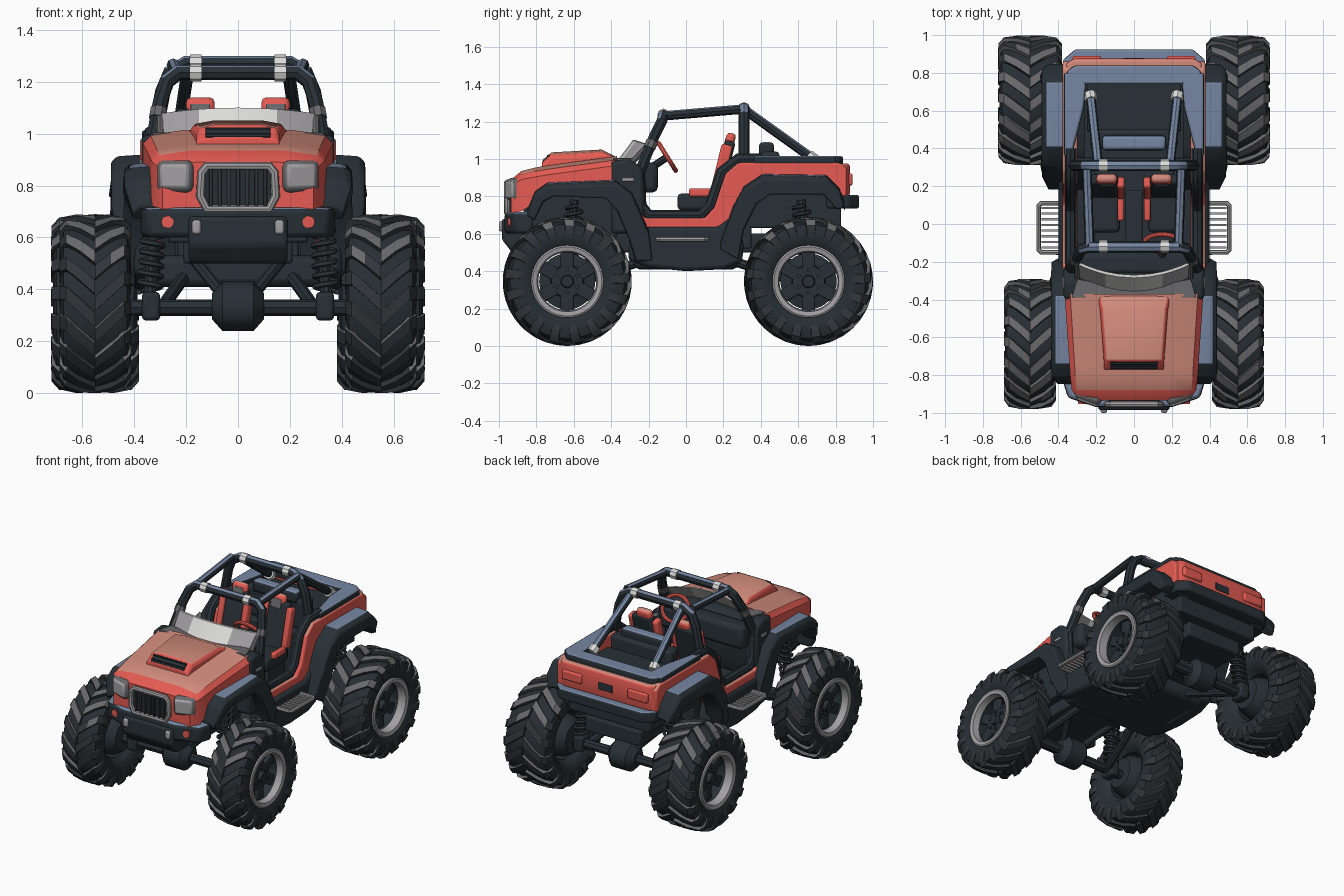
import bpy, bmesh, math
from mathutils import Matrix, Vector

if "Cube" in bpy.data.objects:
    bpy.data.objects.remove(bpy.data.objects["Cube"], do_unlink=True)


def material(name, *rgb):
    m = bpy.data.materials.new(name)
    m.use_nodes = True
    m.diffuse_color = (*rgb, 1)
    m.node_tree.nodes["Principled BSDF"].inputs["Base Color"].default_value = (*rgb, 1)
    m.node_tree.nodes["Principled BSDF"].inputs["Roughness"].default_value = 0.8
    return m


RED = material("body red", 0.78, 0.105, 0.085)
SALMON = material("faded red", 0.64, 0.26, 0.2)
DARK = material("dark trim", 0.021, 0.03, 0.037)
BLUE = material("slate blue", 0.18, 0.24, 0.36)
RUBBER = material("rubber", 0.02, 0.027, 0.033)
LUG = material("tread rubber", 0.03, 0.036, 0.042)
WORN = material("worn rubber", 0.14, 0.138, 0.145)
STEEL = material("grey steel", 0.36, 0.35, 0.36)
LIGHT = material("pale grey", 0.72, 0.72, 0.71)
PAINT, TRIM = (RED, SALMON), (DARK, BLUE)


def make(name, bm, mats, mirror=False, bevel=0.0, top=0.75):
    """Finish a part; a second material goes on faces that point up."""
    mats = mats if isinstance(mats, tuple) else (mats,)
    bmesh.ops.recalc_face_normals(bm, faces=bm.faces)
    for f in bm.faces:
        f.smooth = True
        f.material_index = int(len(mats) > 1 and f.normal.z > top)
    me = bpy.data.meshes.new(name)
    bm.to_mesh(me)
    bm.free()
    me.set_sharp_from_angle(angle=math.radians(35))
    for m in mats:
        me.materials.append(m)
    ob = bpy.data.objects.new(name, me)
    bpy.context.scene.collection.objects.link(ob)
    if bevel:
        b = ob.modifiers.new("bevel", "BEVEL")
        b.width, b.segments, b.limit_method = bevel, 2, "ANGLE"
    if mirror:
        ob.modifiers.new("mirror", "MIRROR")


def box(name, loc, size, mats, mirror=False, bevel=0.01, rot=(0, "X")):
    bm = bmesh.new()
    m = Matrix.Translation(loc) @ Matrix.Rotation(math.radians(rot[0]), 4, rot[1])
    bmesh.ops.create_cube(bm, size=1, matrix=m @ Matrix.Diagonal((*size, 1)))
    make(name, bm, mats, mirror, bevel)


def loft(name, rings, mats, mirror=False, bevel=0.0, top=0.75):
    bm = bmesh.new()
    rows = [[bm.verts.new(p) for p in ring] for ring in rings]
    n = len(rows[0])
    for a, b in zip(rows, rows[1:]):
        for i in range(n):
            bm.faces.new((a[i], a[(i + 1) % n], b[(i + 1) % n], b[i]))
    bm.faces.new(rows[0])
    bm.faces.new(rows[-1])
    make(name, bm, mats, mirror, bevel, top)


def prism(name, pts, lo, hi, mats, mirror=False, bevel=0.01, axis="x"):
    put = {"x": lambda a, b, t: (t, a, b), "z": lambda a, b, t: (a, b, t)}[axis]
    loft(name, [[put(a, b, t) for a, b in pts] for t in (lo, hi)], mats, mirror, bevel)


def tube(name, pts, r, mats, mirror=False, cyclic=False, res=2):
    cu = bpy.data.curves.new(name, "CURVE")
    cu.dimensions, cu.bevel_depth, cu.bevel_resolution, cu.use_fill_caps = "3D", r, res, True
    s = cu.splines.new("POLY")
    s.points.add(len(pts) - 1)
    for p, c in zip(s.points, pts):
        p.co = (*c, 1)
    s.use_cyclic_u = cyclic
    tmp = bpy.data.objects.new(name, cu)
    me = bpy.data.meshes.new_from_object(tmp)
    bm = bmesh.new()
    bm.from_mesh(me)
    bpy.data.objects.remove(tmp)
    bpy.data.curves.remove(cu)
    bpy.data.meshes.remove(me)
    make(name, bm, mats, mirror)


def lathe(name, profile, centre, mats, mirror=True, steps=40):
    bm = bmesh.new()
    vs = [bm.verts.new((x, 0, r)) for x, r in profile]
    es = [bm.edges.new(e) for e in zip(vs, vs[1:])]
    bmesh.ops.spin(bm, geom=vs + es, cent=(0, 0, 0), axis=(1, 0, 0), angle=2 * math.pi, steps=steps)
    bmesh.ops.remove_doubles(bm, verts=bm.verts, dist=0.0005)
    bmesh.ops.translate(bm, verts=bm.verts, vec=centre)
    make(name, bm, mats, mirror)


def tread(name, c, h, count=17):
    """Two staggered rows of slanted lugs that wrap over the shoulders."""
    bm = bmesh.new()
    for row in (-1, 1):
        for i in range(count):
            a0 = 2 * math.pi * (i + row / 4) / count
            rings = []
            for u, r in ((0.0, 0.345), (0.45, 0.344), (0.85, 0.333), (1.03, 0.3), (1.04, 0.255)):
                ring = []
                for da, k in ((-0.08, 0), (0.08, 0), (0.095, 1), (-0.095, 1)):
                    a, rr = a0 + 0.36 * min(u, 0.9) + da, r - 0.04 * k
                    ring.append(bm.verts.new(c + Vector((row * h * u * (1 - 0.12 * k), rr * math.sin(a), rr * math.cos(a)))))
                rings.append(ring)
            for p, q in zip(rings, rings[1:]):
                for j in range(4):
                    bm.faces.new((p[j], p[(j + 1) % 4], q[(j + 1) % 4], q[j]))
            bm.faces.new(rings[0])
            bm.faces.new(rings[-1])
    make(name, bm, (LUG, WORN), True, top=0.5)


# Wheels, axles and suspension at each end
for end, y, cx, h, inward in (("front", -0.635, 0.55, 0.133, 1), ("rear", 0.655, 0.55, 0.163, -1)):
    c = Vector((cx, y, 0.345))
    side = [(0.8, 0.18), (0.97, 0.215), (1, 0.265), (0.92, 0.305), (0.6, 0.322)]
    outline = side + [(0, 0.325)] + [(-u, r) for u, r in reversed(side)]
    lathe(end + "_tyre", [(u * h, r) for u, r in outline], c, RUBBER)
    tread(end + "_tread", c, h)
    lathe(end + "_rim_lip", [(u * h, r) for u, r in ((0.78, 0.19), (0.95, 0.194), (0.98, 0.185), (0.94, 0.162), (0.6, 0.155))], c, STEEL)
    lathe(end + "_rim_barrel", [(u * h, r) for u, r in ((0.62, 0.155), (-0.6, 0.155), (-0.85, 0.19))], c, DARK)
    lathe(end + "_hub", [(0.7 * h, 0), (0.7 * h, 0.03), (0.5 * h, 0.035), (0.5 * h, 0.085), (0.1 * h, 0.09), (0, 0.15), (-0.7 * h, 0.13), (-h, 0.1), (-h, 0)], c, DARK)
    for i in range(6):
        a = i * math.pi / 3
        d = Vector((0, math.sin(a), math.cos(a)))
        box(end + "_spoke", c + d * 0.118 + Vector((0.4 * h, 0, 0)), (0.03, 0.07, 0.09), DARK, True, 0.008, (-math.degrees(a), "X"))
        tube(end + "_wheel_nut", [c + d * 0.06 + Vector((k * h, 0, 0)) for k in (0.45, 0.6)], 0.01, LUG, True)
    tube(end + "_axle", [(-0.45, y, 0.33), (0.45, y, 0.33)], 0.032, DARK)
    lathe(end + "_differential", [(-0.1, 0), (-0.1, 0.05), (-0.06, 0.095), (0.06, 0.095), (0.1, 0.05), (0.1, 0)], (0, y, 0.335), DARK, False, 16)
    box(end + "_knuckle", (0.335, y, 0.335), (0.07, 0.1, 0.11), DARK, True, 0.015)
    tube(end + "_upper_link", [(0.06, y, 0.38), (0.19, y + inward * 0.25, 0.54)], 0.022, DARK, True)
    tube(end + "_lower_arm", [(0.3, y, 0.32), (0.2, y + inward * 0.42, 0.46)], 0.025, DARK, True)
    tube(end + "_shock", [(0.34, y, 0.36), (0.32, y + inward * 0.04, 0.78)], 0.024, DARK, True)
    coil = [(0.34 - 0.02 * t + 0.042 * math.cos(t * 57), y + inward * 0.04 * t + 0.042 * math.sin(t * 57), 0.39 + 0.36 * t) for t in (i / 108 for i in range(109))]
    tube(end + "_spring", coil, 0.011, LUG, True, res=1)

# Chassis and inner tubs
box("chassis", (0, 0, 0.55), (0.42, 1.6, 0.1), DARK)
box("belly_plate", (0, 0.0, 0.47), (0.7, 0.56, 0.12), DARK, bevel=0.03)
box("engine_bay", (0, -0.62, 0.73), (0.54, 0.5, 0.3), DARK)
box("rear_tub", (0, 0.58, 0.74), (0.62, 0.5, 0.22), DARK)
box("cabin_back", (0, 0.32, 0.7), (0.62, 0.06, 0.36), DARK)
prism("cowl", [(-0.4, 0.6), (-0.4, 0.99), (-0.3, 1.0), (-0.23, 0.95), (-0.22, 0.7), (-0.26, 0.6)], -0.372, 0.372, DARK, bevel=0.02)

# Body sides, sills and wheel arches
prism("side_panel", [(-0.3, 0.62), (-0.27, 0.75), (-0.22, 0.685), (0.1, 0.685), (0.15, 0.74), (0.21, 0.92), (0.28, 0.98),
      (0.82, 0.98), (0.86, 0.95), (0.86, 0.8), (0.8, 0.8), (0.74, 0.87), (0.42, 0.86), (0.33, 0.78), (0.24, 0.56), (-0.3, 0.56)],
      0.3, 0.378, PAINT, True)
tube("door_trim", [(0.335, a, b) for a, b in ((-0.25, 0.92), (-0.24, 0.75), (-0.2, 0.7), (0.08, 0.7), (0.13, 0.75), (0.19, 0.93), (0.28, 1.0), (0.4, 1.0))], 0.03, DARK, True)
prism("sill", [(-0.3, 0.635), (0.17, 0.635), (0.24, 0.69), (0.31, 0.55), (0.3, 0.45), (0.2, 0.41), (0, 0.4), (-0.2, 0.42), (-0.31, 0.46)], 0.3, 0.4, DARK, True, 0.02)


def arch(name, outer, inner, x0, x1, xin):
    """Fender strip that drops at its outer edge and narrows at both ends."""
    pts, n = outer + inner[::-1], len(outer)
    taper = [0.035 if i % n in (0, n - 1) else 0 for i in range(2 * n)]
    lift = [1 if i < n else 0 for i in range(2 * n)]
    rows = [[(x - t * k, a, b + up * s) for (a, b), t, s in zip(pts, taper, lift)]
            for x, k, up in ((x0, 0, 0.025), (x1 - 0.025, 1, 0.018), (x1, 1, -0.006))]
    loft(name, rows, TRIM, True, 0.008, 0.9)
    prism(name + "_liner", outer + [(a, b - 0.02) for a, b in outer[::-1]], xin, x0, DARK, True, 0)


arch("front_fender", [(-0.85, 0.7), (-0.81, 0.8), (-0.74, 0.85), (-0.38, 0.865), (-0.29, 0.8), (-0.2, 0.6), (-0.18, 0.46)],
     [(-0.81, 0.67), (-0.76, 0.77), (-0.71, 0.8), (-0.43, 0.79), (-0.37, 0.72), (-0.3, 0.56), (-0.27, 0.45)], 0.32, 0.44, 0.24)
arch("rear_fender", [(0.18, 0.52), (0.25, 0.72), (0.31, 0.83), (0.41, 0.895), (0.75, 0.89), (0.82, 0.82), (0.85, 0.74)],
     [(0.28, 0.46), (0.31, 0.62), (0.38, 0.76), (0.45, 0.81), (0.73, 0.81), (0.78, 0.76), (0.8, 0.73)], 0.36, 0.49, 0.26)
box("fender_vent", (0.374, -0.31, 0.89), (0.012, 0.06, 0.02), STEEL, True, 0.003)


# Hood, scoop and windscreen
def section(y, w, zb, ze, zt):
    half = [(w, zb), (w, ze), (w * 0.92, ze + 0.6 * (zt - ze)), (w * 0.55, zt)]
    return [(x, y, z) for x, z in half] + [(-x, y, z) for x, z in reversed(half)]


loft("hood", [section(-0.935, 0.29, 0.71, 0.86, 0.89), section(-0.88, 0.33, 0.72, 0.89, 0.935), section(-0.8, 0.338, 0.77, 0.905, 0.955),
     section(-0.74, 0.342, 0.85, 0.915, 0.965), section(-0.37, 0.367, 0.88, 0.965, 1.015)], PAINT, top=0.8)
loft("hood_scoop", [section(-0.77, 0.16, 0.93, 0.965, 0.985), section(-0.72, 0.16, 0.93, 1.0, 1.035),
     section(-0.45, 0.18, 0.95, 1.02, 1.05), section(-0.38, 0.195, 0.95, 1.0, 1.015)], PAINT, bevel=0.006, top=0.75)
box("scoop_mouth", (0, -0.748, 1.004), (0.25, 0.008, 0.052), DARK, bevel=0.002, rot=(-45, "X"))
for i in range(2):
    box("scoop_slat", (0, -0.757 + i * 0.02, 0.999 + i * 0.02), (0.25, 0.012, 0.006), RUBBER, bevel=0)


def screen(name, xs, mats, mirror):
    edges = ((-0.36, 1.0), (-0.285, 1.1), (-0.27, 1.1), (-0.345, 1.0))
    loft(name, [[(x, y + 0.8 * x * x, z - 0.25 * x * x) for y, z in edges] for x in xs], mats, mirror)


screen("windscreen", (-0.15, -0.08, 0, 0.08, 0.15), LIGHT, False)
screen("windscreen_side", (0.15, 0.2, 0.25, 0.3), (STEEL, LIGHT), True)
tube("windscreen_end", [(0.3, -0.3, 0.97), (0.3, -0.205, 1.07)], 0.015, WORN, True)
prism("cowl_vent", [(-0.33, -0.39), (0.33, -0.39), (0.3, -0.29), (0, -0.35), (-0.3, -0.29)], 0.985, 1.005, WORN, bevel=0.003, axis="z")

# Front face and bumper
grille = [(x, -0.955, z) for x, z in ((-0.12, 0.71), (-0.145, 0.76), (-0.14, 0.85), (-0.12, 0.875), (0.12, 0.875), (0.14, 0.85), (0.145, 0.76), (0.12, 0.71))]
tube("grille_frame", grille, 0.017, STEEL, cyclic=True)
box("grille_back", (0, -0.935, 0.795), (0.27, 0.03, 0.16), RUBBER)
for i in range(7):
    box("grille_bar", (-0.105 + i * 0.035, -0.953, 0.795), (0.014, 0.018, 0.155), LUG, bevel=0.003)
box("headlight_frame", (0.24, -0.91, 0.835), (0.145, 0.07, 0.125), WORN, True, 0.025, (20, "Z"))
box("headlight_lens", (0.238, -0.921, 0.835), (0.12, 0.065, 0.1), STEEL, True, 0.015, (20, "Z"))
prism("front_bumper", [(-0.2, -0.97), (0.2, -0.97), (0.35, -0.92), (0.38, -0.82), (-0.38, -0.82), (-0.35, -0.92)], 0.6, 0.715, TRIM, bevel=0.02, axis="z")
prism("skid_plate", [(-0.985, 0.68), (-0.985, 0.57), (-0.93, 0.5), (-0.8, 0.5), (-0.8, 0.68)], -0.19, 0.19, DARK, bevel=0.015)
box("tow_mount", (0.16, -0.98, 0.64), (0.035, 0.04, 0.055), STEEL, True)
tube("fog_light", [(0.27, -0.92, 0.66), (0.272, -0.953, 0.66)], 0.024, RED, True, res=4)

# Tail, deck rim and rear bumper
prism("tail_panel", [(-0.365, 0.78), (-0.36, 0.85), (-0.32, 0.876), (0.32, 0.876), (0.36, 0.85), (0.365, 0.78)], 0.8, 0.975, PAINT, bevel=0.015, axis="z")
box("tail_light", (0.25, 0.873, 0.89), (0.15, 0.035, 0.065), RED, True)
box("plate_recess", (0, 0.875, 0.88), (0.11, 0.008, 0.05), DARK, bevel=0.002)
prism("rear_bumper", [(-0.385, 0.75), (-0.375, 0.87), (-0.31, 0.925), (0.31, 0.925), (0.375, 0.87), (0.385, 0.75)], 0.735, 0.808, TRIM, bevel=0.012, axis="z")
prism("deck_rim_side", [(0.33, 0.36), (0.37, 0.36), (0.37, 0.8), (0.25, 0.8), (0.265, 0.62)], 0.955, 1.015, TRIM, True, 0.012, "z")
prism("deck_rim_rear", [(-0.37, 0.74), (-0.35, 0.815), (-0.31, 0.84), (0.31, 0.84), (0.35, 0.815), (0.37, 0.74)], 0.955, 1.015, TRIM, bevel=0.012, axis="z")
box("cargo_cover", (0, 0.62, 0.9), (0.5, 0.26, 0.1), DARK)
box("rear_bench", (0, 0.45, 0.94), (0.46, 0.1, 0.2), DARK, bevel=0.02)
box("bench_headrest", (0, 0.43, 1.05), (0.34, 0.08, 0.08), TRIM, bevel=0.02)

# Seats, dashboard and steering
box("seat_cushion", (0.16, 0.08, 0.77), (0.17, 0.25, 0.09), DARK, True, 0.02)
box("seat_base", (0.16, 0.08, 0.64), (0.15, 0.2, 0.24), DARK, True)
box("seat_back", (0.16, 0.2, 0.94), (0.15, 0.055, 0.32), DARK, True, 0.015, (-14, "X"))
box("headrest", (0.145, 0.235, 1.095), (0.11, 0.05, 0.09), PAINT, True, 0.02, (-14, "X"))
box("headrest_pad", (0.145, 0.209, 1.085), (0.075, 0.009, 0.06), WORN, True, 0.003, (-14, "X"))
for dx in (-0.09, 0.09):
    box("back_bolster", (0.16 + dx, 0.19, 0.95), (0.04, 0.06, 0.26), RED, True, 0.012, (-14, "X"))
    box("cushion_bolster", (0.16 + dx, 0.08, 0.82), (0.035, 0.13, 0.045), RED, True, 0.012)
box("centre_console", (0, -0.02, 0.62), (0.09, 0.4, 0.2), DARK)
box("dashboard", (0, -0.21, 0.9), (0.64, 0.12, 0.16), DARK, bevel=0.03)
hub = Vector((0.15, -0.1, 1.01))
slope = Matrix.Rotation(math.radians(-58), 3, "X")
tube("steering_rim", [hub + slope @ Vector((0.095 * math.cos(i * math.pi / 12), 0.085 * math.sin(i * math.pi / 12), 0)) for i in range(24)], 0.013, RED, cyclic=True)
tube("steering_column", [hub, (0.15, -0.22, 0.93)], 0.02, DARK)
tube("steering_spoke", [hub + Vector((d, 0, 0)) for d in (-0.09, 0.09)], 0.01, DARK)

# Roll cage with clamps
hoop = [(0.34, -0.26, 0.9), (0.3, -0.17, 1.12), (0.275, -0.13, 1.2), (0.23, -0.12, 1.235)]
main = [(0.33, 0.31, 0.95), (0.29, 0.31, 1.16), (0.26, 0.31, 1.235), (0.2, 0.31, 1.27)]
for name, half in (("front_hoop", hoop), ("main_hoop", main)):
    tube(name, half + [(-x, y, z) for x, y, z in half[::-1]], 0.03, TRIM)
    y, z = half[-1][1:]
    tube(name + "_clamp", [(0.14, y, z), (0.185, y, z)], 0.034, LIGHT, True)
tube("roof_rail", [(0.235, -0.12, 1.23), (0.25, 0.29, 1.265)], 0.025, TRIM, True)
tube("rear_brace", [(0.19, 0.31, 1.265), (0.23, 0.68, 1.0)], 0.025, TRIM, True)
tube("brace_foot", [(0.226, 0.655, 1.015), (0.232, 0.69, 0.99)], 0.034, LIGHT, True)
tube("hoop_clamp", [(0.311, -0.195, 1.06), (0.305, -0.18, 1.095)], 0.034, WORN, True)

# Side steps
tube("step_frame", [(0.39, -0.15, 0.57), (0.49, -0.15, 0.57), (0.505, -0.135, 0.57), (0.505, 0.095, 0.57), (0.49, 0.11, 0.57), (0.39, 0.11, 0.57)], 0.013, STEEL, True)
for i in range(8):
    box("step_slat", (0.44, -0.125 + i * 0.03, 0.57), (0.1, 0.012, 0.012), STEEL, True, 0)
